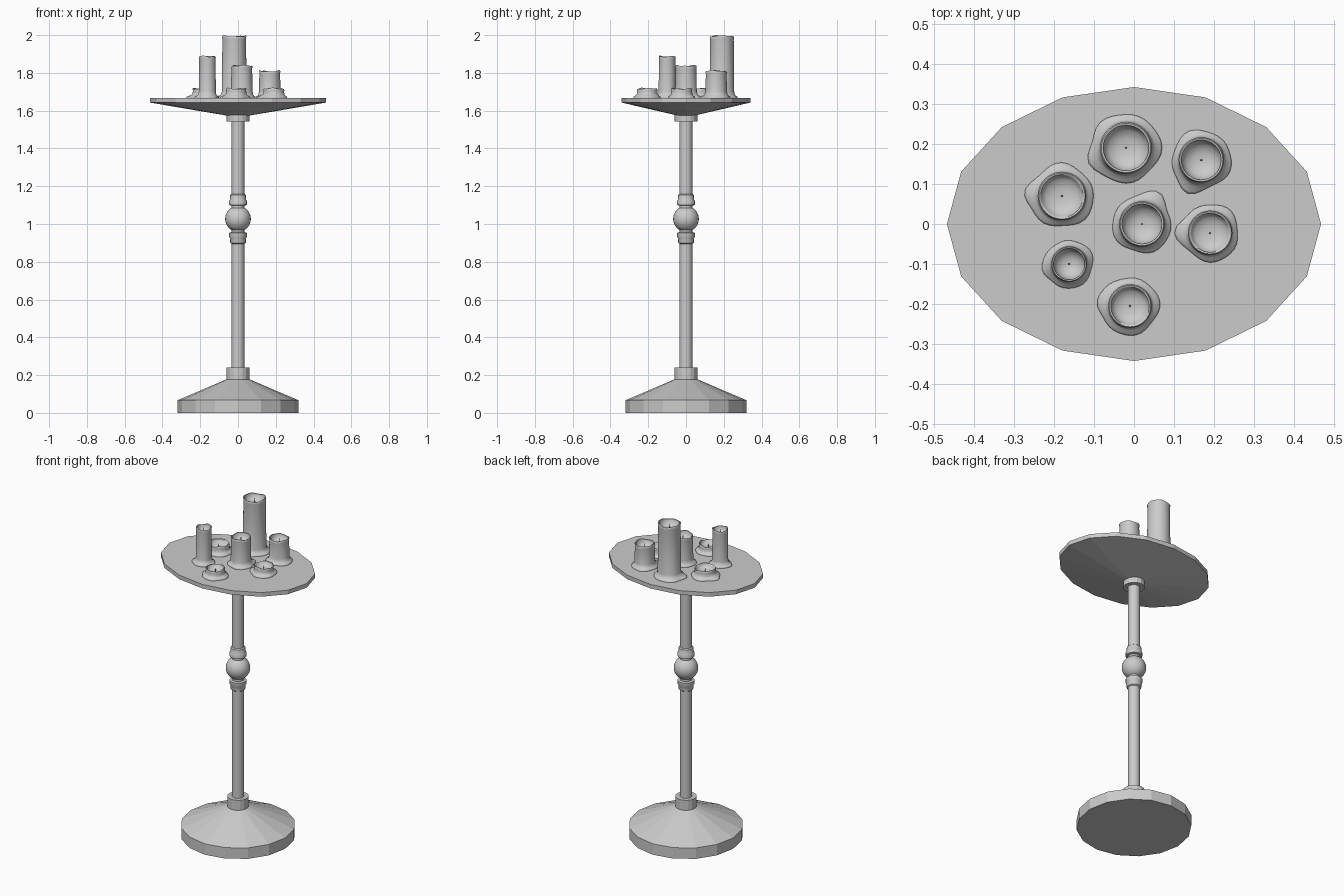
import bpy, bmesh, math
from math import sin, cos, pi

if "Cube" in bpy.data.objects:
    bpy.data.objects.remove(bpy.data.objects["Cube"])


def lathe(name, profile, n=16, loc=(0, 0, 0), shape=None, smooth=0):
    """Revolve (radius, z) points; shape(i, angle, r, z) may bend each ring."""
    bm = bmesh.new()
    rings = []
    for i, (r, z) in enumerate(profile):
        if r == 0:
            rings.append([bm.verts.new((0, 0, z))])
            continue
        ring = []
        for k in range(n):
            a = 2 * pi * k / n
            rr, zz = shape(i, a, r, z) if shape else (r, z)
            ring.append(bm.verts.new((rr * cos(a), rr * sin(a), zz)))
        rings.append(ring)
    for lo, hi in zip(rings, rings[1:]):
        for k in range(n):
            j = (k + 1) % n
            if len(hi) == 1:
                bm.faces.new((lo[k], lo[j], hi[0]))
            else:
                bm.faces.new((lo[k], lo[j], hi[j], hi[k]))
    for ring in (rings[0], rings[-1]):
        if len(ring) > 1:
            bm.faces.new(ring)
    bmesh.ops.recalc_face_normals(bm, faces=bm.faces)
    me = bpy.data.meshes.new(name)
    bm.to_mesh(me)
    bm.free()
    ob = bpy.data.objects.new(name, me)
    ob.location = loc
    bpy.context.collection.objects.link(ob)
    if smooth:
        bpy.ops.object.select_all(action='DESELECT')
        bpy.context.view_layer.objects.active = ob
        ob.select_set(True)
        bpy.ops.object.shade_smooth_by_angle(angle=math.radians(smooth))
    return ob


# Faceted foot and its collar
lathe("base", [(0.32, 0), (0.32, 0.067), (0.06, 0.178)])
lathe("base_collar", [(0.06, 0.17), (0.06, 0.24)])

# Pole, with a ball between two flared sleeves
lathe("pole", [(0.034, 0.23), (0.034, 1.56)], smooth=30)
sleeve = [(0.034, 0.895), (0.041, 0.9), (0.043, 0.925), (0.047, 0.932),
          (0.047, 0.953), (0.034, 0.957)]
lathe("lower_sleeve", sleeve, smooth=30)
lathe("upper_sleeve", [(r, 2.054 - z) for r, z in sleeve], smooth=30)
ball = [(0.068 * sin(pi * i / 16), 1.027 - 0.068 * cos(pi * i / 16)) for i in range(1, 16)]
lathe("ball", ball, n=24, smooth=30)

# Oval tray on its collar
lathe("tray_collar", [(0.06, 1.542), (0.06, 1.585)])
tray = lathe("tray", [(0.06, 1.574), (0.467, 1.643), (0.467, 1.668)])
tray.scale.y = 0.342 / 0.467

# Candles: x, y, body radius, puddle radius, top height, drip direction in degrees
TRAY = 1.666
CANDLES = [
    (-0.02, 0.19, 0.064, 0.086, 1.995, 198),
    (0.168, 0.16, 0.056, 0.074, 1.81, 246),
    (-0.18, 0.07, 0.060, 0.079, 1.717, 175),
    (0.02, 0.0, 0.056, 0.073, 1.838, 60),
    (0.19, -0.022, 0.055, 0.072, 1.717, 178),
    (-0.162, -0.1, 0.044, 0.060, 1.887, 197),
    (-0.01, -0.205, 0.054, 0.072, 1.717, 176),
]
for num, (x, y, r, p, top, drip) in enumerate(CANDLES, 1):
    h = top - TRAY
    short = h < 0.08
    bowl = 0.028 if short else 0.04
    d = math.radians(drip)
    neck = 0.022 if short else 0.035
    profile = [(p, 0), (p, 0.006), (p * 0.95, 0.011), (r + 0.3 * (p - r), 0.015),
               (r * 1.02, neck), (r * 0.98, h - 0.014), (r * 1.01, h - 0.004),
               (r * 0.96, h), (r * 0.89, h - 0.001), (r * 0.84, h - bowl * 0.4),
               (r * 0.68, h - bowl * 0.75), (r * 0.35, h - bowl * 0.95), (0, h - bowl)]

    def melt(i, a, rr, z):
        if i < 4:  # uneven puddle with one pointed drip
            fade = (1, 1, 0.9, 0.5)[i]
            bump = 0.19 * max(0, cos(a - d)) ** 14 + 0.035 * sin(3 * a + num) + 0.025 * sin(5 * a + 2 * num)
            rr *= 1 + fade * bump
        elif 5 <= i <= 8:  # wavy rim
            z += 0.003 * sin(2 * a + num) + 0.002 * sin(5 * a + 2 * num)
        return rr, z

    lathe(f"candle_{num}", profile, n=32, loc=(x, y, TRAY), shape=melt, smooth=60)
    lathe(f"wick_{num}", [(0.003, h - bowl - 0.003), (0.002, h - 0.005)], n=6, loc=(x, y, TRAY))
